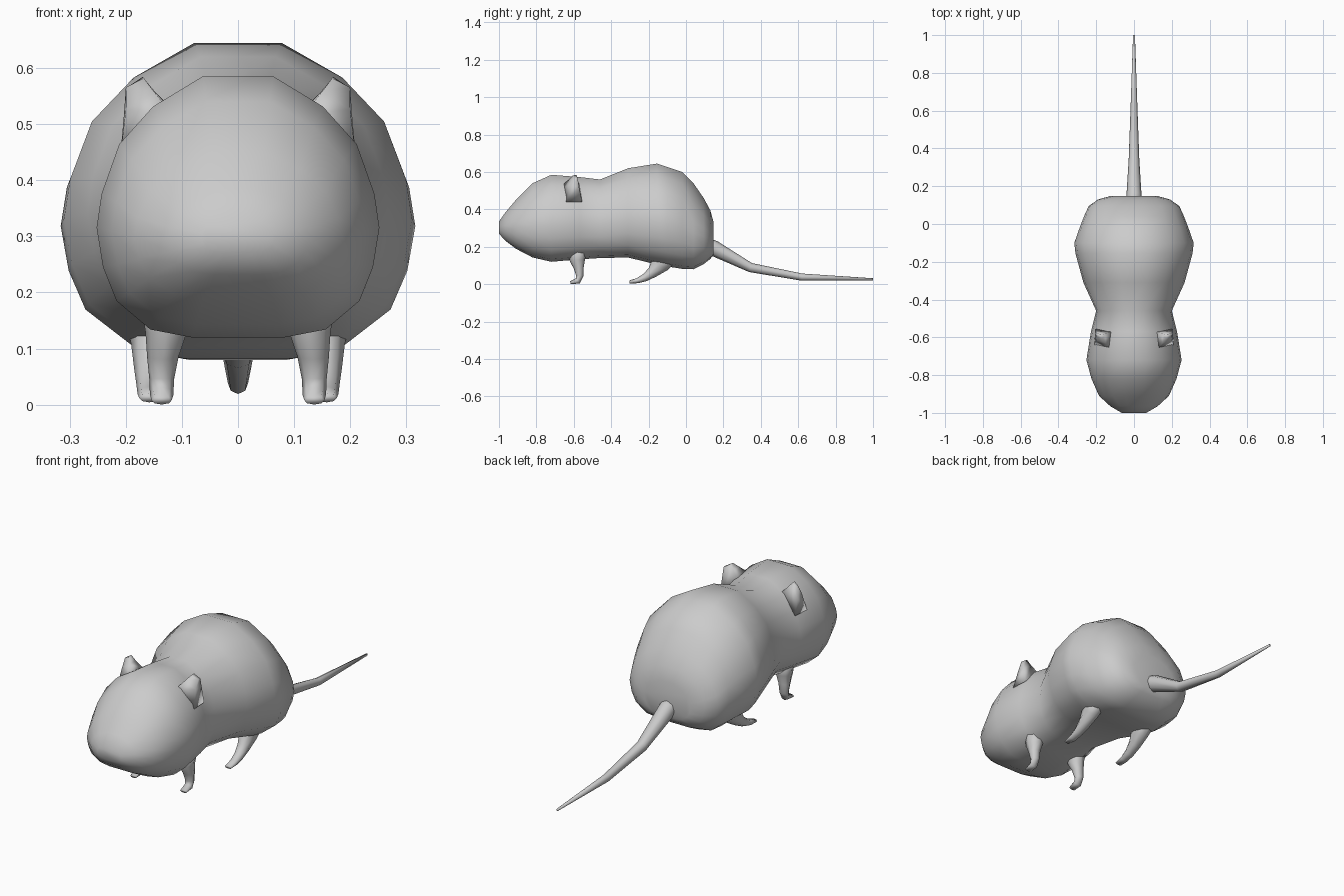
import bpy, bmesh
from math import sin, cos, pi
from mathutils import Vector


def loft(name, rings, mirror=False):
    """Skin a list of equal-length rings, cap both ends, shade smooth."""
    bm = bmesh.new()
    loops = [[bm.verts.new(p) for p in ring] for ring in rings]
    n = len(loops[0])
    for a, b in zip(loops, loops[1:]):
        for i in range(n):
            j = (i + 1) % n
            bm.faces.new((a[i], a[j], b[j], b[i]))
    bm.faces.new(loops[0])
    bm.faces.new(loops[-1])
    bmesh.ops.recalc_face_normals(bm, faces=bm.faces)
    for f in bm.faces:
        f.smooth = True
    me = bpy.data.meshes.new(name)
    bm.to_mesh(me)
    bm.free()
    ob = bpy.data.objects.new(name, me)
    bpy.context.collection.objects.link(ob)
    if mirror:
        mod = ob.modifiers.new("mirror", 'MIRROR')
        mod.use_axis[0] = True
        mod.use_mirror_merge = False
    return ob


def tube(path, sides=8):
    """Rings along a path in the y-z plane: (x, y, z, x radius, thickness radius)."""
    pts = [Vector(p[:3]) for p in path]
    rings = []
    for i, p in enumerate(path):
        d = pts[min(i + 1, len(pts) - 1)] - pts[max(i - 1, 0)]
        d.x = 0
        d.normalize()
        side = Vector((1, 0, 0))
        up = d.cross(side)
        rings.append([pts[i] + side * p[3] * cos(2 * pi * k / sides)
                      + up * p[4] * sin(2 * pi * k / sides) for k in range(sides)])
    return rings


# Body and head: half cross-section (x share, height share), scaled along y
half = [(.25, 1), (.6, .885), (.84, .74), (.965, .55), (1, .42),
        (.955, .27), (.86, .14), (.62, .03), (.33, 0)]
section = half + [(-x, h) for x, h in reversed(half)]
# y, half width, bottom, top
stations = [(-1, .065, .27, .335), (-.965, .125, .232, .385), (-.91, .185, .19, .45),
            (-.82, .225, .143, .54), (-.72, .252, .12, .585), (-.57, .228, .133, .573),
            (-.46, .2, .14, .56), (-.31, .268, .143, .62), (-.155, .31, .105, .645),
            (-.1, .316, .095, .627), (-.02, .288, .082, .6), (.04, .265, .08, .54),
            (.095, .24, .108, .46), (.13, .19, .135, .395), (.148, .125, .16, .33)]
loft("body", [[(x * w, y, lo + h * (hi - lo)) for x, h in section]
              for y, w, lo, hi in stations])

# Tail
loft("tail", tube([(0, .08, .215, .044, .046), (.0, .15, .192, .04, .042),
                   (0, .345, .089, .028, .025), (0, .62, .038, .018, .019),
                   (0, 1, .026, .005, .006)]))

# Ears: small pointed folds on the upper corners of the head
loft("ear", [
    [(.12, -.67, .52), (.21, -.64, .44), (.205, -.555, .44), (.12, -.57, .53)],
    [(.15, -.63, .558), (.2, -.615, .525), (.203, -.572, .52), (.15, -.58, .56)],
    [(.168, -.605, .582), (.199, -.593, .566), (.2, -.578, .564), (.17, -.585, .584)],
], mirror=True)

# Front legs
loft("front_leg", tube([(.127, -.578, .2, .05, .05), (.128, -.582, .13, .037, .042),
                        (.134, -.573, .085, .028, .026), (.136, -.568, .045, .022, .02),
                        (.136, -.578, .018, .021, .017), (.136, -.618, .008, .018, .008)]),
     mirror=True)

# Hind legs
loft("hind_leg", tube([(.15, -.09, .18, .055, .07), (.152, -.14, .105, .038, .05),
                       (.155, -.18, .063, .03, .03), (.157, -.22, .035, .024, .021),
                       (.158, -.26, .019, .021, .014), (.158, -.302, .012, .018, .008)]),
     mirror=True)
